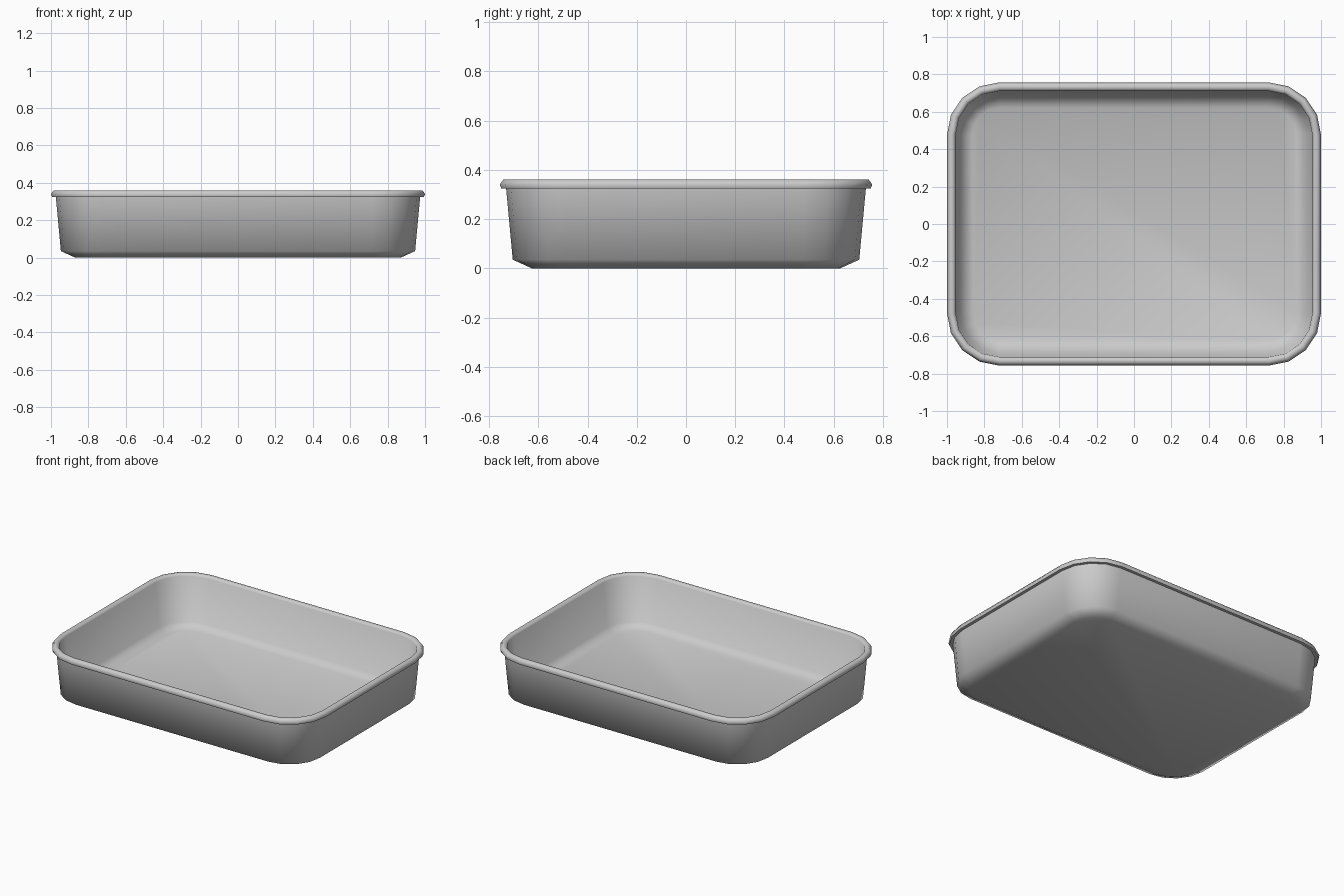
import bpy, bmesh, math

if "Cube" in bpy.data.objects:
    bpy.data.objects.remove(bpy.data.objects["Cube"])

HX, HY, R, SEG = 1.0, 0.757, 0.28, 4

# Section through the wall: (inset from outermost rim, height), outside floor to inside floor
PROFILE = [(0.13, 0.0), (0.053, 0.035), (0.026, 0.325), (0.006, 0.325), (0.0, 0.34),
           (0.014, 0.36), (0.034, 0.36), (0.046, 0.347), (0.073, 0.05), (0.135, 0.02)]


def rounded_loop(bm, inset, z):
    """Rounded rectangle of vertices with concentric corners."""
    r = R - inset
    verts = []
    for i, (sx, sy) in enumerate([(1, 1), (-1, 1), (-1, -1), (1, -1)]):
        for k in range(SEG + 1):
            a = math.pi / 2 * (i + k / SEG)
            verts.append(bm.verts.new((sx * (HX - R) + r * math.cos(a),
                                       sy * (HY - R) + r * math.sin(a), z)))
    return verts


# Tray: stacked loops bridged into walls and rim, closed by two floors
bm = bmesh.new()
loops = [rounded_loop(bm, d, z) for d, z in PROFILE]
for lo, hi in zip(loops, loops[1:]):
    n = len(lo)
    for i in range(n):
        j = (i + 1) % n
        bm.faces.new((lo[i], lo[j], hi[j], hi[i]))
bm.faces.new(loops[0][::-1])
bm.faces.new(loops[-1])
bmesh.ops.recalc_face_normals(bm, faces=bm.faces)
mesh = bpy.data.meshes.new("tray")
bm.to_mesh(mesh)
bm.free()
tray = bpy.data.objects.new("tray", mesh)
bpy.context.collection.objects.link(tray)

# Soft shading with crisp rim edges
bpy.context.view_layer.objects.active = tray
tray.select_set(True)
bpy.ops.object.shade_smooth_by_angle(angle=math.radians(65))
